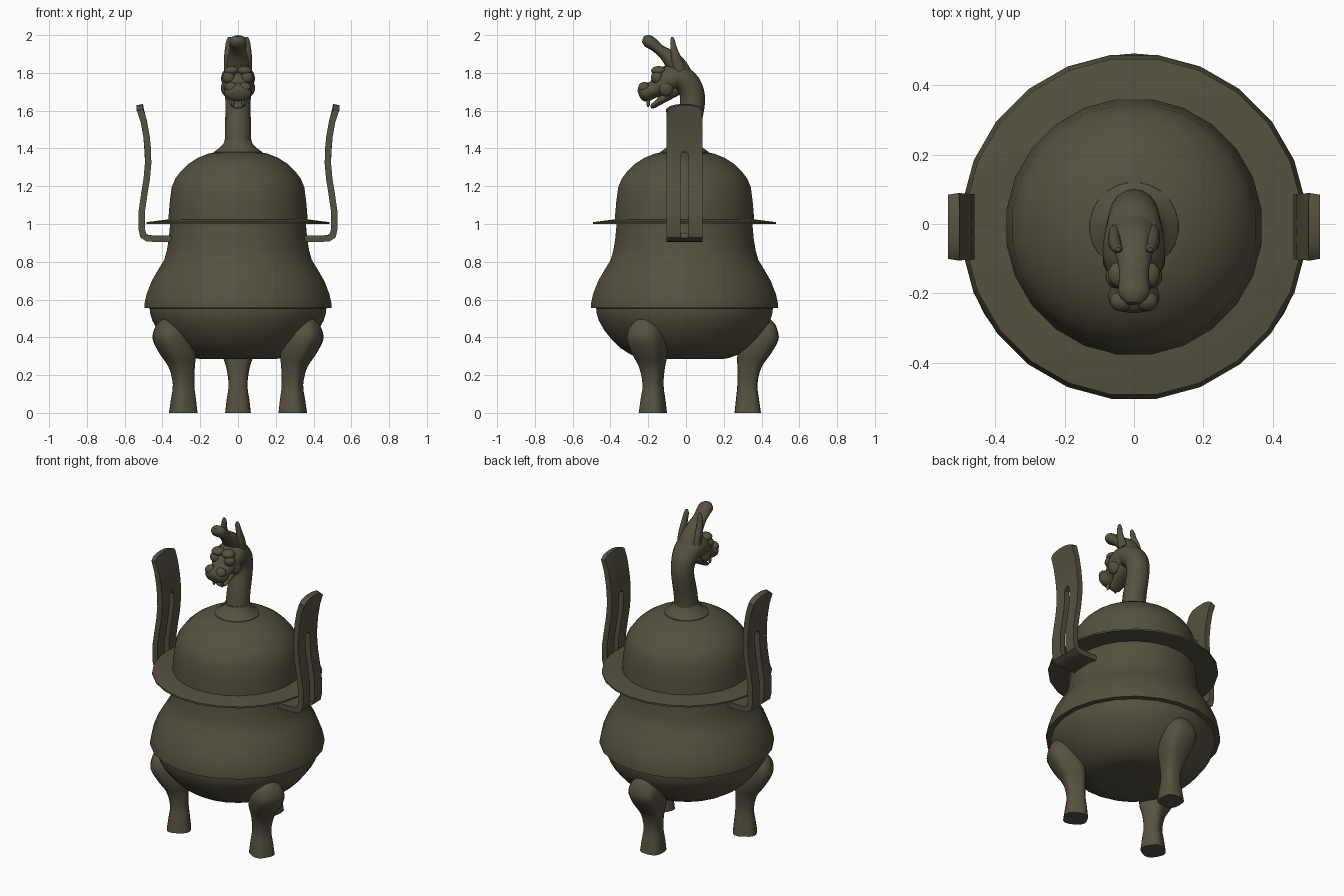
import bpy, bmesh, math
from mathutils import Vector

if "Cube" in bpy.data.objects:
    bpy.data.objects.remove(bpy.data.objects["Cube"])

bronze = bpy.data.materials.new("dark_bronze")
bronze.diffuse_color = (0.092, 0.082, 0.051, 1)
bronze.use_nodes = True
bronze.node_tree.nodes["Principled BSDF"].inputs["Base Color"].default_value = bronze.diffuse_color
CY = -0.008  # axis of the vessel in y


def finish(name, bm, angle=35, solid=0, mirror=False):
    """Turn a bmesh into a smooth-shaded object."""
    bmesh.ops.recalc_face_normals(bm, faces=bm.faces[:])
    me = bpy.data.meshes.new(name)
    bm.to_mesh(me)
    bm.free()
    me.materials.append(bronze)
    ob = bpy.data.objects.new(name, me)
    bpy.context.collection.objects.link(ob)
    bpy.ops.object.select_all(action='DESELECT')
    ob.select_set(True)
    bpy.context.view_layer.objects.active = ob
    if solid:
        m = ob.modifiers.new("thickness", 'SOLIDIFY')
        m.thickness, m.offset, m.use_even_offset = solid, 0, True
        bpy.ops.object.modifier_apply(modifier=m.name)
    if mirror:
        m = ob.modifiers.new("mirror", 'MIRROR')
        m.use_mirror_merge = False
        bpy.ops.object.modifier_apply(modifier=m.name)
    bpy.ops.object.shade_smooth_by_angle(angle=math.radians(angle))
    return ob


def skin(bm, rings):
    """Join rings of points into a closed, capped surface."""
    rows = [[bm.verts.new(p) for p in r] for r in rings]
    n = len(rows[0])
    for a, b in zip(rows, rows[1:]):
        for i in range(n):
            j = (i + 1) % n
            bm.faces.new((a[i], a[j], b[j], b[i]))
    bm.faces.new(rows[0])
    bm.faces.new(rows[-1])


def lathe(name, profile, sides=24, angle=35):
    bm = bmesh.new()
    ang = [2 * math.pi * (i + .5) / sides for i in range(sides)]
    skin(bm, [[(r * math.sin(a), CY + r * math.cos(a), z) for a in ang] for r, z in profile])
    return finish(name, bm, angle)


def smooth_rows(rows, steps=3):
    """Catmull-Rom interpolation of whole rows."""
    v = [Vector(r) for r in rows]
    out = []
    for i in range(len(v) - 1):
        p0, p1, p2, p3 = v[max(i - 1, 0)], v[i], v[i + 1], v[min(i + 2, len(v) - 1)]
        for s in range(steps):
            t = s / steps
            out.append(p1 + (p2 - p0) * (t / 2) + (p0 * 2 - p1 * 5 + p2 * 4 - p3) * (t * t / 2)
                       + (p1 * 3 - p0 - p2 * 3 + p3) * (t ** 3 / 2))
    return out + [v[-1]]


def tube(name, rows, sides=16, power=1.0, upright=False, mirror=False):
    """Loft of rows (x, y, z, half width, half depth); sections follow the path in yz."""
    rows = smooth_rows(rows)
    rings = []
    for i, (x, y, z, w, d) in enumerate(rows):
        a, b = rows[max(i - 1, 0)], rows[min(i + 1, len(rows) - 1)]
        t = Vector((0, b[1] - a[1], b[2] - a[2])).normalized()
        n = Vector((0, 1, 0)) if upright else Vector((0, t.z, -t.y))
        ring = []
        for k in range(sides):
            q = 2 * math.pi * k / sides
            c, s = math.cos(q), math.sin(q)
            c, s = (math.copysign(abs(u) ** power, u) for u in (c, s))
            ring.append(Vector((x + w * c, y, z)) + n * (d * s))
        rings.append(ring)
    bm = bmesh.new()
    skin(bm, rings)
    return finish(name, bm, 50, mirror=mirror)


def ball(name, loc, size, mirror=False):
    bm = bmesh.new()
    bmesh.ops.create_uvsphere(bm, u_segments=16, v_segments=10, radius=1)
    for v in bm.verts:
        v.co = Vector(loc) + v.co * Vector(size)
    return finish(name, bm, 60, mirror=mirror)


# Vessel: lower bowl, shoulder, rim and lid
lathe("bowl", [(.2, .285), (.235, .29), (.29, .31), (.345, .345), (.39, .39), (.43, .44),
               (.458, .49), (.47, .53), (.472, .558)])
lathe("shoulder", [(.46, .553), (.5, .556), (.5, .575), (.488, .63), (.46, .7), (.425, .76),
                   (.394, .81), (.38, .86), (.37, .92), (.362, 1.005)])
lathe("rim", [(.35, 1.0), (.488, 1.0), (.488, 1.01), (.36, 1.026)], angle=20)
lathe("lid", [(.371, 1.01), (.371, 1.04), (.364, 1.12), (.354, 1.195), (.335, 1.24), (.305, 1.28),
              (.265, 1.318), (.215, 1.35), (.16, 1.372), (.12, 1.38)])
lathe("neck_collar", [(.13, 1.372), (.128, 1.382), (.1, 1.403), (.078, 1.425), (.07, 1.445)])

# Three legs, one at the back and two at the front
leg_rows = [(0, .265, .405, .068), (.07, .272, .395, .06), (.15, .28, .386, .05),
            (.24, .28, .407, .062), (.31, .28, .455, .084), (.385, .3, .497, .094),
            (.44, .32, .492, .085), (.48, .35, .472, .055), (.503, .39, .445, .022)]
for label, turn in (("back", 0), ("front_right", -120), ("front_left", 120)):
    leg = tube(label + "_leg", [(0, (i + o) / 2, z, w, (o - i) / 2) for z, i, o, w in leg_rows],
               20, .7, upright=True)
    leg.location.y = CY
    leg.rotation_euler.z = math.radians(turn)

# Slotted upright handles, bent inward at the bottom
path = [(.33, .922), (.44, .922), (.48, .925), (.502, .94), (.509, .97), (.509, 1.07), (.496, 1.16),
        (.483, 1.24), (.476, 1.32), (.477, 1.39), (.484, 1.46), (.498, 1.54), (.514, 1.6), (.52, 1.632)]
cols = [-.095, -.075, -.045, -.022, 0, .022, .045, .075, .095]
drop = [.035, .014, .004, 0, 0, 0, .004, .014, .035]
bm = bmesh.new()
grid = []
for k, (x, z) in enumerate(path):
    row = []
    for y, d in zip(cols, drop):
        dz = -d * .8 if k == len(path) - 1 else (-d * .3 if k == len(path) - 2 else 0)
        if k == 9 and abs(y) == .022:
            dz = -.02  # pointed top of the slot
        row.append(bm.verts.new((x, y + CY, z + dz)))
    grid.append(row)
for k in range(len(path) - 1):
    for c in range(len(cols) - 1):
        if not (3 <= k < 9 and c in (3, 4)):
            bm.faces.new((grid[k][c], grid[k][c + 1], grid[k + 1][c + 1], grid[k + 1][c]))
bmesh.ops.delete(bm, geom=[v for v in bm.verts if not v.link_faces], context='VERTS')
finish("handles", bm, 40, solid=.034, mirror=True)

# Creature head finial: neck and skull, jaw, crest, ears, eyes
tube("neck_and_head", [(0, -.005, 1.41, .071, .07), (0, .005, 1.5, .069, .068), (0, .028, 1.6, .067, .066),
                       (0, .035, 1.67, .068, .066), (0, .015, 1.735, .076, .066),
                       (0, -.035, 1.775, .086, .068), (0, -.09, 1.765, .09, .075),
                       (0, -.14, 1.73, .078, .058), (0, -.175, 1.71, .066, .045),
                       (0, -.21, 1.698, .074, .05), (0, -.238, 1.69, .062, .04),
                       (0, -.25, 1.686, .03, .02)])
tube("lower_jaw", [(0, -.05, 1.715, .06, .035), (0, -.1, 1.68, .056, .028),
                   (0, -.145, 1.645, .046, .018), (0, -.175, 1.625, .038, .014),
                   (0, -.187, 1.62, .018, .007)])
tube("crest", [(0, -.01, 1.78, .066, .05), (0, -.055, 1.845, .062, .052), (0, -.1, 1.892, .05, .038),
               (0, -.14, 1.922, .043, .028), (0, -.175, 1.952, .045, .032),
               (0, -.205, 1.97, .044, .033), (0, -.229, 1.978, .022, .016)])
tube("ears", [(.055, -.03, 1.81, .02, .03), (.056, -.05, 1.87, .019, .029), (.052, -.065, 1.93, .017, .018),
              (.047, -.071, 1.97, .015, .013), (.046, -.073, 1.99, .007, .006)], 10, mirror=True)
ball("eyes", (.048, -.152, 1.775), (.034, .034, .034), mirror=True)
ball("brows", (.035, -.145, 1.812), (.04, .04, .024), mirror=True)
ball("nostrils", (.036, -.222, 1.722), (.034, .03, .03), mirror=True)
ball("cheeks", (.06, -.105, 1.72), (.03, .04, .045), mirror=True)
ball("teeth", (.028, -.2, 1.645), (.009, .01, .026), mirror=True)
